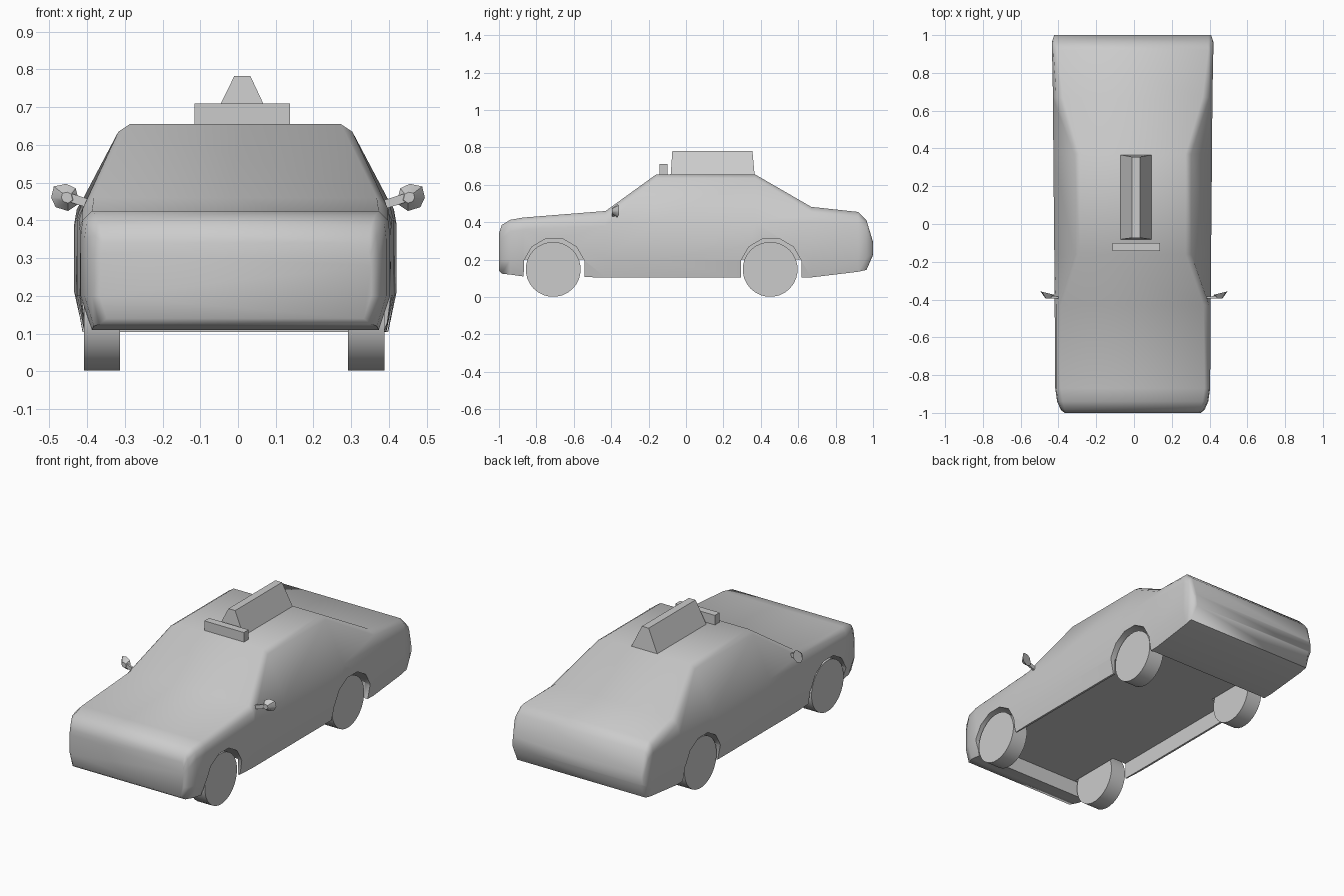
import bpy, bmesh, math
from mathutils import Vector, Matrix

cube = bpy.data.objects.get("Cube")
if cube:
    bpy.data.objects.remove(cube, do_unlink=True)

paint = bpy.data.materials.new("plain_grey")
paint.use_nodes = True
GREY = (0.6, 0.6, 0.6, 1)
paint.diffuse_color = GREY
paint.node_tree.nodes["Principled BSDF"].inputs["Base Color"].default_value = GREY
MID = -0.007  # centre line of the bodywork


def finish(name, bm, angle=None):
    bmesh.ops.recalc_face_normals(bm, faces=bm.faces[:])
    mesh = bpy.data.meshes.new(name)
    bm.to_mesh(mesh)
    bm.free()
    mesh.materials.append(paint)
    ob = bpy.data.objects.new(name, mesh)
    bpy.context.collection.objects.link(ob)
    if angle:
        smooth(ob, angle)
    return ob


def smooth(ob, angle):
    bpy.ops.object.select_all(action="DESELECT")
    ob.select_set(True)
    bpy.context.view_layer.objects.active = ob
    bpy.ops.object.shade_smooth_by_angle(angle=math.radians(angle))


def loft(rings):
    """Skin a list of equal closed rings and cap both ends."""
    bm = bmesh.new()
    rows = [[bm.verts.new(p) for p in ring] for ring in rings]
    n = len(rows[0])
    for a, b in zip(rows, rows[1:]):
        for i in range(n):
            j = (i + 1) % n
            bm.faces.new((a[i], a[j], b[j], b[i]))
    bm.faces.new(rows[0])
    bm.faces.new(rows[-1])
    return bm


def box(name, lo, hi):
    rect = [(lo[0], lo[1]), (hi[0], lo[1]), (hi[0], hi[1]), (lo[0], hi[1])]
    return finish(name, loft([[(x, y, z) for x, y in rect] for z in (lo[2], hi[2])]))


def disc(name, x0, x1, y, z, radius, sides, angle=None):
    turn = [math.tau * (k + 0.5) / sides for k in range(sides)]
    return finish(name, loft([[(x, y + radius * math.sin(t), z + radius * math.cos(t))
                               for t in turn] for x in (x0, x1)]), angle)


# Body stations: y, then (half width, height) of sill, flank, shoulder, edge, top
stations = [
    (-1.0, (.34, .14), (.36, .20), (.36, .28), (.357, .31), (.35, .34)),
    (-.985, (.36, .125), (.38, .20), (.38, .31), (.374, .36), (.36, .385)),
    (-.94, (.375, .12), (.40, .20), (.40, .35), (.395, .39), (.37, .413)),
    (-.87, (.38, .11), (.41, .20), (.41, .36), (.405, .40), (.38, .425)),
    (-.43, (.40, .105), (.413, .20), (.413, .38), (.405, .43), (.375, .46)),
    (-.16, (.40, .105), (.415, .20), (.415, .40), (.31, .635), (.28, .655)),
    (.37, (.40, .105), (.42, .20), (.42, .40), (.31, .635), (.28, .655)),
    (.67, (.405, .105), (.422, .20), (.422, .40), (.405, .455), (.37, .482)),
    (.92, (.41, .135), (.427, .21), (.427, .39), (.42, .43), (.40, .455)),
    (.965, (.41, .145), (.427, .21), (.427, .37), (.42, .395), (.40, .41)),
    (1.0, (.395, .225), (.415, .235), (.415, .27), (.41, .285), (.40, .295)),
]
rings = []
for y, *half in stations:
    rings.append([(MID + w, y, z) for w, z in half]
                 + [(MID - w, y, z) for w, z in reversed(half)])
body = finish("car_body", loft(rings))

# Recessed floor and wheel arches are cut out of the body
cutters = [box("floor_cutter", (MID - .388, -.87, -.1), (MID + .388, .62, .2))]
for y in (-.705, .455):
    for side in (-1, 1):
        cutters.append(disc("arch_cutter", MID + side * .3, MID + side * .6,
                            y, .15, .168, 12))
for cutter in cutters:
    cutter.hide_render = True
    cutter.hide_set(True)
    mod = body.modifiers.new("cut", "BOOLEAN")
    mod.operation = "DIFFERENCE"
    mod.solver = "EXACT"
    mod.object = cutter
bpy.context.view_layer.update()
graph = bpy.context.evaluated_depsgraph_get()
cut_mesh = bpy.data.meshes.new_from_object(body.evaluated_get(graph))
body.modifiers.clear()
body.data = cut_mesh
for cutter in cutters:
    bpy.data.objects.remove(cutter, do_unlink=True)
smooth(body, 50)

for side, word in ((-1, "right"), (1, "left")):
    # Wheels
    for y, end in ((-.71, "front"), (.45, "rear")):
        x = MID - .003 + side * .35
        disc(f"{end}_{word}_wheel", x - .048, x + .048, y, .148, .147, 28, 40)

    # Wing mirror: a shallow pointed shell on a thin arm
    shape = [(.42, .445), (.43, .485), (.455, .497), (.488, .49),
             (.495, .46), (.483, .435), (.45, .425)]
    rim = [(side * x, -.357 - (.495 - x) * .25, z) for x, z in shape]
    tip = [(side * (.45 + (x - .45) * .4), -.395, .46 + (z - .46) * .4) for x, z in shape]
    finish(f"{word}_mirror", loft([rim, tip]), 40)
    root, end = Vector((side * .375, -.39, .438)), Vector((side * .45, -.387, .462))
    arm = [[p + Vector((0, dy, dz)) for dy, dz in
            ((-.006, -.012), (.006, -.012), (.006, .012), (-.006, .012))]
           for p in (root, end)]
    finish(f"{word}_mirror_arm", loft(arm))

# Roof sign and the low board in front of it
finish("roof_sign", loft([
    [(-.075, -.082, .65), (.095, -.082, .65), (.095, .367, .65), (-.075, .367, .65)],
    [(-.01, -.073, .782), (.033, -.073, .782), (.033, .355, .782), (-.01, .355, .782)]]))
box("sign_board", (-.115, -.143, .65), (.138, -.1, .71))
